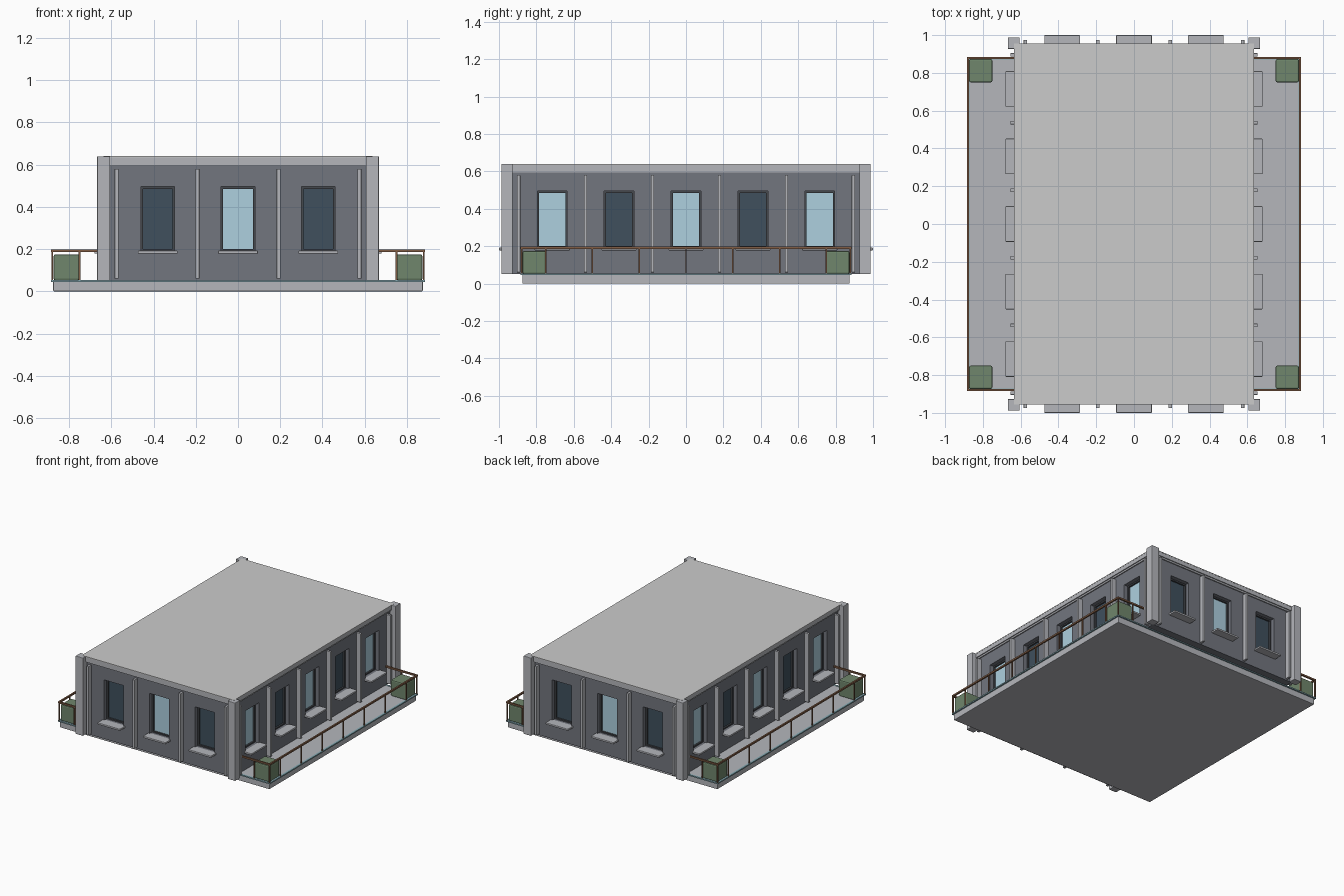
import bpy, bmesh, math
from mathutils import Matrix, Vector

if "Cube" in bpy.data.objects:
    bpy.data.objects.remove(bpy.data.objects["Cube"])

WX, WY = 0.62, 0.94        # wall half sizes
Z0, Z1 = 0.05, 0.64        # wall bottom, roof top


def material(name, rgb):
    m = bpy.data.materials.new(name)
    m.diffuse_color = (*rgb, 1)
    m.use_nodes = True
    m.node_tree.nodes["Principled BSDF"].inputs["Base Color"].default_value = m.diffuse_color
    return m


STONE = material("light_stone", (0.46, 0.47, 0.50))
WALL = material("dark_wall", (0.17, 0.18, 0.21))
FRAME = material("frame_dark", (0.06, 0.065, 0.075))
LIT = material("light_glass", (0.42, 0.63, 0.74))
DARK = material("dark_glass", (0.05, 0.08, 0.11))
RAIL = material("bronze_rail", (0.22, 0.11, 0.06))
GREEN = material("planter_green", (0.16, 0.24, 0.15))
TEAL = material("teal_trim", (0.25, 0.42, 0.47))


def boxes(name, spans, mat=None, bevel=0):
    """One object from boxes given as (x0, x1, y0, y1, z0, z1)."""
    bm = bmesh.new()
    for s in spans:
        lo = Vector(map(min, s[::2], s[1::2]))
        hi = Vector(map(max, s[::2], s[1::2]))
        bmesh.ops.create_cube(bm, size=1, matrix=Matrix.Translation((lo + hi) / 2)
                              @ Matrix.Diagonal((*(hi - lo), 1)))
    me = bpy.data.meshes.new(name)
    bm.to_mesh(me)
    bm.free()
    ob = bpy.data.objects.new(name, me)
    bpy.context.collection.objects.link(ob)
    if mat:
        me.materials.append(mat)
    if bevel:
        b = ob.modifiers.new("bevel", "BEVEL")
        b.width = bevel
        b.segments = 2
    return ob


# Facades: along-axis, outward sign, wall distance, window centres, pilasters
FACADES = []
for sign in (-1, 1):
    FACADES.append(("x", sign, WY, [-0.38, 0, 0.38], [-0.575, -0.192, 0.192, 0.575]))
    FACADES.append(("y", sign, WX, [-0.715, -0.358, 0, 0.358, 0.715],
                    [-0.895, -0.537, -0.179, 0.179, 0.537, 0.895]))


def on_facade(f, u0, u1, v0, v1, z0, z1):
    """Box along a facade; v is measured outward from the wall plane."""
    axis, s, d = f[:3]
    out = (s * (d + v0), s * (d + v1))
    return (u0, u1, *out, z0, z1) if axis == "x" else (*out, u0, u1, z0, z1)


# Base slab and trim
boxes("base_slab", [(-0.875, 0.875, -0.875, 0.875, 0, 0.052)], STONE, 0.004)
boxes("slab_trim", [(s * 0.87, s * 0.885, -0.885, 0.885, 0.045, 0.054) for s in (-1, 1)]
      + [(-0.87, 0.87, s * 0.87, s * 0.885, 0.045, 0.054) for s in (-1, 1)], TEAL)

# Collect the repeated facade parts
cuts, sills, pilasters, frames, lit, dark = [], [], [], [], [], []
for f in FACADES:
    for c in f[3]:
        cuts.append(on_facade(f, c - 0.08, c + 0.08, -0.05, 0.05, 0.19, 0.495))
        sills.append(on_facade(f, c - 0.094, c + 0.094, -0.01, 0.06, 0.178, 0.192))
        for s in (-1, 1):
            frames.append(on_facade(f, c + s * 0.07, c + s * 0.082, -0.052, -0.03, 0.188, 0.497))
        for z in (0.188, 0.485):
            frames.append(on_facade(f, c - 0.07, c + 0.07, -0.052, -0.03, z, z + 0.012))
    for i, c in enumerate(f[3]):
        is_lit = (i % 2 == 0) == (f[0] == "y")
        (lit if is_lit else dark).append(
            on_facade(f, c - 0.072, c + 0.072, -0.052, -0.042, 0.195, 0.49))
    for p in f[4]:
        pilasters.append(on_facade(f, p - 0.009, p + 0.009, -0.01, 0.035, 0.06, 0.58))

# Walls with window recesses
walls = boxes("walls", [(-WX, WX, -WY, WY, Z0, 0.61)], WALL)
cutter = boxes("window_cutter", cuts, WALL)
cutter.hide_render = True
mod = walls.modifiers.new("recesses", "BOOLEAN")
mod.operation = "DIFFERENCE"
mod.solver = "EXACT"
mod.object = cutter
bpy.context.view_layer.objects.active = walls
bpy.ops.object.modifier_apply(modifier="recesses")
bpy.data.objects.remove(cutter)

# Windows, sills and pilasters
boxes("window_frames", frames, FRAME)
boxes("light_panes", lit, LIT)
boxes("dark_panes", dark, DARK)
boxes("window_sills", sills, STONE, 0.003)
boxes("pilasters", pilasters, STONE, 0.002)

# Cornice, lower moulding, roof and corner pillars
boxes("cornice", [(-0.635, 0.635, -0.955, 0.955, 0.605, 0.638)], STONE)
boxes("moulding", [(-0.628, 0.628, -0.948, 0.948, 0.593, 0.606)], STONE)
boxes("roof", [(-0.636, 0.636, -0.956, 0.956, 0.634, Z1)])
boxes("corner_pillars", [(i * 0.605, i * 0.667, j * 0.927, j * 0.987, Z0, 0.639)
                         for i in (-1, 1) for j in (-1, 1)], STONE, 0.003)

# Railings with posts on both terraces
rails = []
for s in (-1, 1):
    x = s * 0.879
    rails.append((x - 0.006, x + 0.006, -0.885, 0.885, 0.185, 0.197))
    for k in (-0.879, -0.75, -0.5, -0.25, 0, 0.25, 0.5, 0.75, 0.879):
        rails.append((x - 0.004, x + 0.004, k - 0.004, k + 0.004, 0.05, 0.187))
    for t in (-1, 1):
        y = t * 0.879
        rails.append((s * 0.62, s * 0.873, y - 0.006, y + 0.006, 0.185, 0.197))
        rails.append((s * 0.746, s * 0.754, y - 0.004, y + 0.004, 0.05, 0.187))
boxes("railings", rails, RAIL)

# Corner planters
boxes("planters", [(i * 0.75, i * 0.873, j * 0.75, j * 0.873, 0.052, 0.174)
                   for i in (-1, 1) for j in (-1, 1)], GREEN, 0.008)
